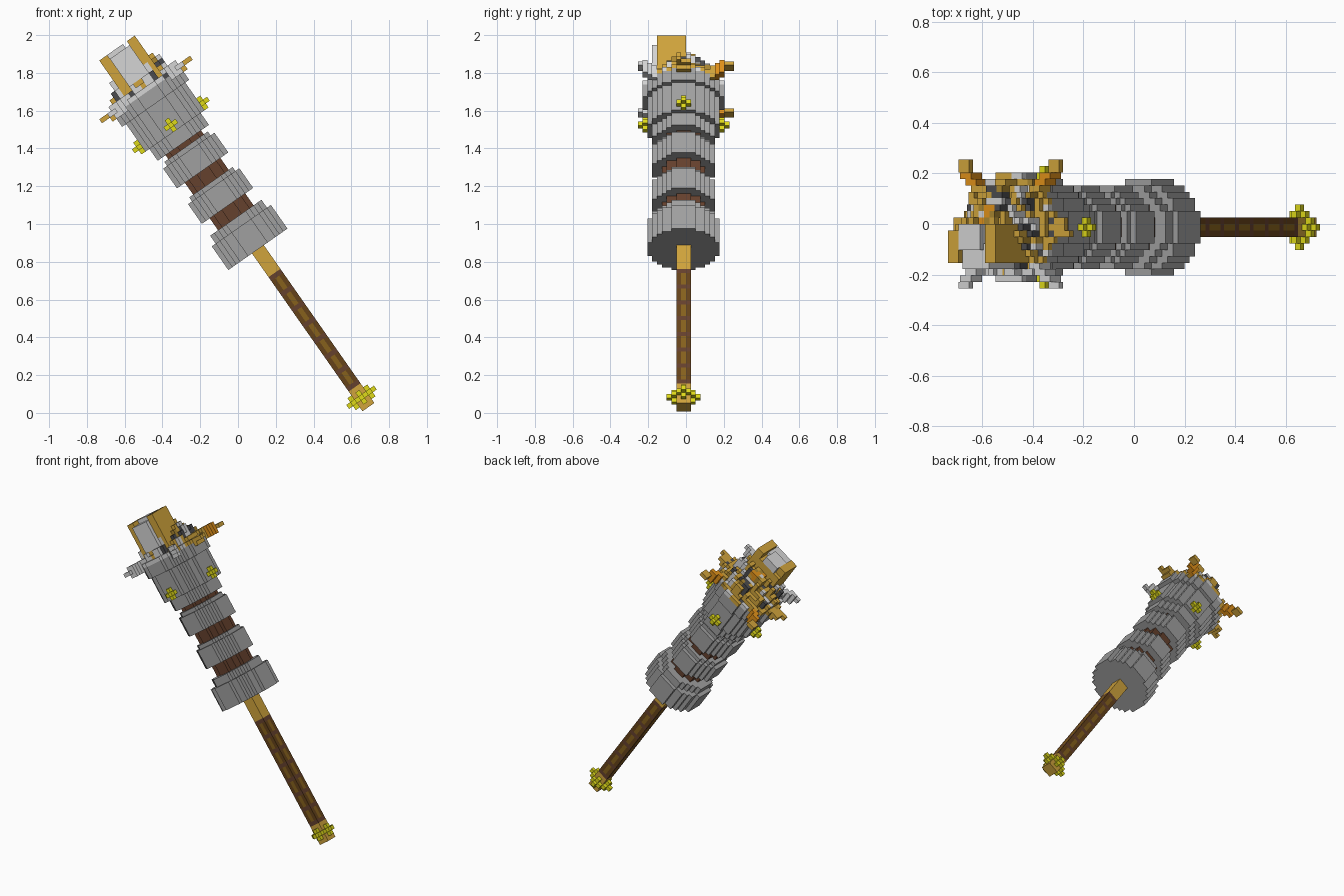
import bpy, math, random
from mathutils import Matrix

if "Cube" in bpy.data.objects:
    bpy.data.objects.remove(bpy.data.objects["Cube"])

random.seed(4)
V = 0.0255  # edge length of one cube

COLOURS = {
    "stone_grey": (0.35, 0.35, 0.35), "dark_grey": (0.07, 0.07, 0.075),
    "pale_grey": (0.66, 0.66, 0.66), "gold": (0.63, 0.37, 0.045),
    "dark_gold": (0.40, 0.24, 0.03), "yellow": (0.74, 0.70, 0.01),
    "orange": (0.74, 0.28, 0.01), "dark_brown": (0.13, 0.055, 0.01),
    "light_brown": (0.24, 0.12, 0.012), "red_brown": (0.13, 0.052, 0.026),
}
MATS = {}
for n, c in COLOURS.items():
    MATS[n] = bpy.data.materials.new(n)
    MATS[n].diffuse_color = (*c, 1)

# Whole model leans to the left around the y axis
LEAN = Matrix.Rotation(math.radians(-35), 4, 'Y') @ Matrix.Translation((0.583, -0.013, -0.371))

FACES = {
    (1, 0, 0): [(1, 0, 0), (1, 1, 0), (1, 1, 1), (1, 0, 1)],
    (-1, 0, 0): [(0, 0, 0), (0, 0, 1), (0, 1, 1), (0, 1, 0)],
    (0, 1, 0): [(0, 1, 0), (0, 1, 1), (1, 1, 1), (1, 1, 0)],
    (0, -1, 0): [(0, 0, 0), (1, 0, 0), (1, 0, 1), (0, 0, 1)],
    (0, 0, 1): [(0, 0, 1), (1, 0, 1), (1, 1, 1), (0, 1, 1)],
    (0, 0, -1): [(0, 0, 0), (0, 1, 0), (1, 1, 0), (1, 0, 0)],
}


def build(name, cells):
    """Skin a set of cubes {(x, y, z): colour}, keeping only the outer faces."""
    verts, faces, mats = {}, [], []
    names = sorted(set(cells.values()))
    for (x, y, z), col in cells.items():
        for (dx, dy, dz), quad in FACES.items():
            if (x + dx, y + dy, z + dz) not in cells:
                faces.append([verts.setdefault((x + a, y + b, z + c), len(verts)) for a, b, c in quad])
                mats.append(names.index(col))
    me = bpy.data.meshes.new(name)
    me.from_pydata([((a - 0.5) * V, (b - 0.5) * V, c * V) for a, b, c in verts], [], faces)
    for n in names:
        me.materials.append(MATS[n])
    me.polygons.foreach_set("material_index", mats)
    me.update()
    ob = bpy.data.objects.new(name, me)
    bpy.context.collection.objects.link(ob)
    ob.matrix_world = LEAN


def box(x0, x1, y0, y1, z0, z1, col):
    return {(x, y, z): col for x in range(x0, x1) for y in range(y0, y1) for z in range(z0, z1)}


def disc(r, z0, z1, col):
    n = int(r + 1)
    return {(x, y, z): col for x in range(-n, n + 1) for y in range(-n, n + 1)
            if x * x + y * y <= r * r for z in range(z0, z1)}


def studs(r, z):
    """Yellow cross with a raised tip on each of the four sides."""
    cells = {}
    for k in range(4):
        c, s = [(1, 0), (0, 1), (-1, 0), (0, -1)][k]
        for d, u, w in [(r, 0, 0), (r, 1, 0), (r, -1, 0), (r, 0, 1), (r, 0, -1), (r + 1, 0, 0)]:
            cells[(c * d - s * u, s * d + c * u, z + w)] = "yellow"
    return cells


# Handle: pommel, banded grip, ferrule
build("pommel", box(-1, 2, -1, 2, 0, 5, "gold"))
build("pommel_studs", studs(2, 2))
grip = box(-1, 2, -1, 2, 5, 34, "dark_brown")
for (x, y, z) in grip:
    if z % 4 == 1:
        grip[(x, y, z)] = "red_brown"
    elif x == 0 or y == 0:
        grip[(x, y, z)] = "light_brown"
build("grip", grip)
build("ferrule", box(-1, 2, -1, 2, 34, 40, "gold"))

# Stone rings along a brown core
build("base_ring", {**disc(7.4, 40, 46, "stone_grey"), **disc(6.4, 46, 48, "stone_grey")})
build("core", disc(4.4, 48, 68, "red_brown"))
for i, z in enumerate((51, 60)):
    build(f"middle_ring_{i + 1}", {**disc(6.4, z, z + 5, "stone_grey"), **disc(5.4, z + 5, z + 6, "stone_grey")})

# Head widening towards the top
build("head", {**disc(6.4, 67, 70, "stone_grey"), **disc(7.4, 70, 77, "stone_grey"),
               **disc(8.4, 77, 80, "stone_grey")})
build("head_studs", studs(8, 71))

# Crown of ragged gold and stone steps
crown = {}
for (x, y, z) in disc(8.4, 80, 81, "gold"):
    r = math.hypot(x, y)
    top = 81 + int(max(0, (8 - r) * 1.1)) * (r > 3) + (4 if r <= 3 else 0) + random.choice((0, 0, 1, 2)) * (r < 7.5)
    col = random.choice(["gold"] * 6 + ["dark_gold", "dark_grey", "dark_grey", "pale_grey", "pale_grey"])
    if r > 7 and y < -2 and x < 3:
        col = "pale_grey"
    for k in range(80, top):
        crown[(x, y, k)] = col
build("crown", crown)

# Spikes flaring from the rim: sides and corners
spikes = {}
for s in (-1, 1):
    for i in range(8, 12):
        for w in range(-1, 2 if i < 11 else 0):
            for k in (79, 80) if i < 10 else (80,):
                spikes[(s * i, w, k)] = "gold"
    for t in (-1, 1):
        far = 10 if t > 0 else 9
        for i in range(5, far + 1):
            col = ("orange" if 6 < i < 9 else "gold") if t > 0 else "pale_grey"
            for w in (0, 1):
                for k in (79, 80, 81) if i < 9 else (80,):
                    spikes[(s * (min(i, 9) - w), t * i, k)] = col
build("rim_spikes", spikes)

# Tall crest: pale slab framed in gold
crest = box(-4, 5, -4, 1, 80, 89, "gold")
crest.update(box(-4, -2, -5, 0, 80, 91, "gold"))
crest.update(box(3, 5, -5, 1, 80, 91, "gold"))
crest.update(box(-2, 3, -6, -2, 80, 90, "pale_grey"))
crest.update(box(-2, 2, -3, 1, 89, 91, "pale_grey"))
crest.update(box(-1, 2, 1, 4, 80, 87, "orange"))
build("crest", crest)

for m in bpy.data.materials:
    if m.users and not m.is_grease_pencil:
        m.use_nodes = True
        m.node_tree.nodes["Principled BSDF"].inputs["Base Color"].default_value = m.diffuse_color
